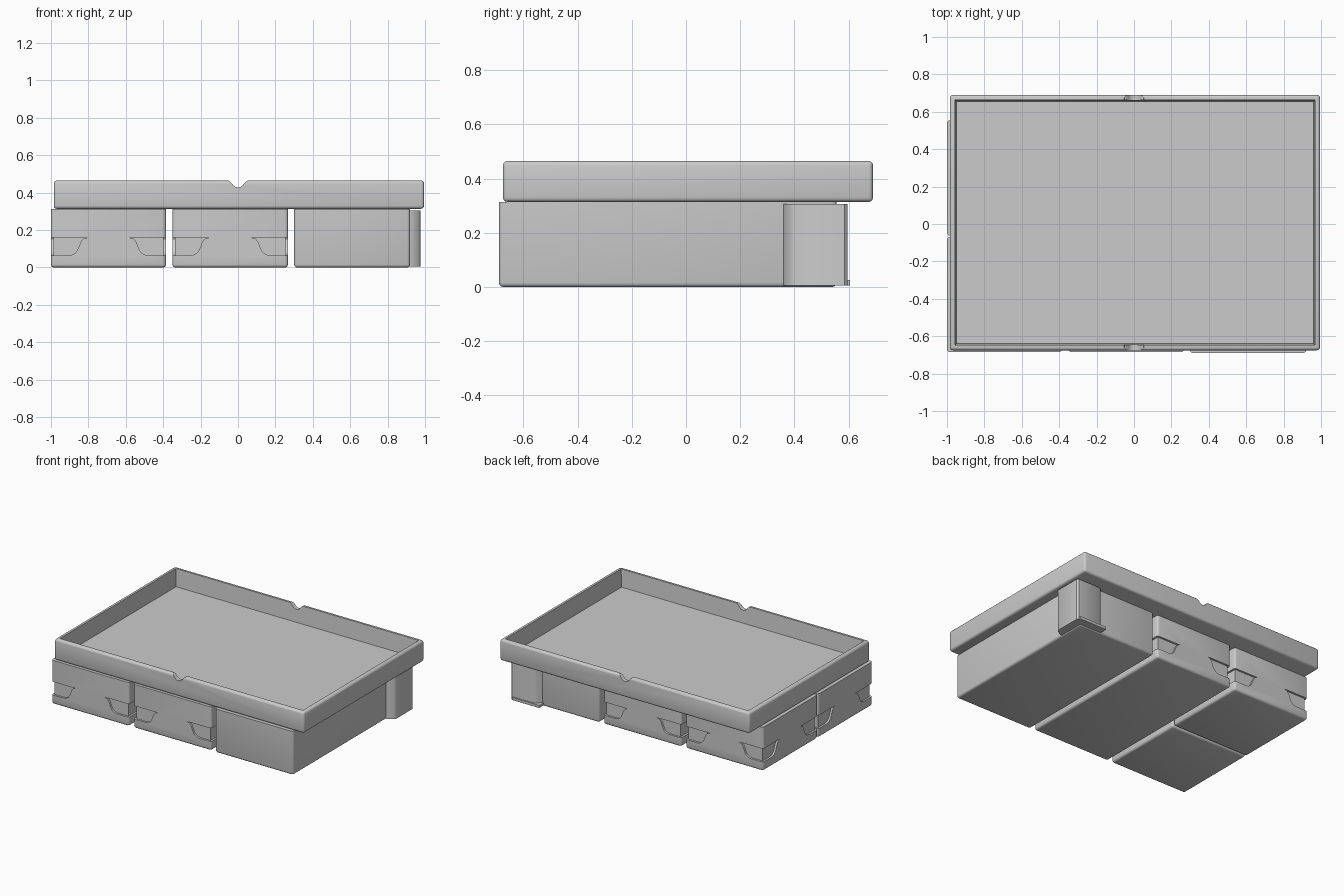
import bpy, bmesh, math
from mathutils import Vector

cube = bpy.data.objects.get("Cube")
if cube:
    bpy.data.objects.remove(cube, do_unlink=True)

grey = bpy.data.materials.new("plain_grey")
grey.use_nodes = True
colour = (0.6, 0.6, 0.6, 1)
grey.diffuse_color = colour
grey.node_tree.nodes["Principled BSDF"].inputs["Base Color"].default_value = colour


def finish(name, bm):
    """Turn a bmesh into a grey object."""
    bmesh.ops.recalc_face_normals(bm, faces=bm.faces)
    mesh = bpy.data.meshes.new(name)
    bm.to_mesh(mesh)
    bm.free()
    mesh.materials.append(grey)
    ob = bpy.data.objects.new(name, mesh)
    bpy.context.collection.objects.link(ob)
    return ob


def block(name, lo, hi, radius=0, round_top=False, taper=0):
    """Box between two corners, with rounded edges and an optional narrower foot."""
    bm = bmesh.new()
    bmesh.ops.create_cube(bm, size=1)
    lo, hi = Vector(lo), Vector(hi)
    for v in bm.verts:
        low = v.co.z < 0
        for i in range(3):
            side = 1 if v.co[i] > 0 else -1
            v.co[i] = hi[i] if side > 0 else lo[i]
            if low and i < 2:
                v.co[i] -= side * taper
    if radius:
        edges = [e for e in bm.edges
                 if round_top or min(v.co.z for v in e.verts) < hi.z - 0.001]
        bmesh.ops.bevel(bm, geom=edges, offset=radius, segments=3,
                        profile=0.5, affect='EDGES')
    return finish(name, bm)


def add_prism(bm, start, end):
    """Closed prism between two matching outlines."""
    a = [bm.verts.new(p) for p in start]
    b = [bm.verts.new(p) for p in end]
    bm.faces.new(a)
    bm.faces.new(b[::-1])
    for i in range(len(a)):
        j = (i + 1) % len(a)
        bm.faces.new((a[j], a[i], b[i], b[j]))


def cut(ob, cutter):
    """Subtract a cutter, then discard it."""
    cutter.hide_render = True
    mod = ob.modifiers.new("cut", 'BOOLEAN')
    mod.operation = 'DIFFERENCE'
    mod.solver = 'EXACT'
    mod.object = cutter
    bpy.context.view_layer.objects.active = ob
    bpy.ops.object.modifier_apply(modifier=mod.name)
    bpy.data.objects.remove(cutter, do_unlink=True)


def smooth(ob):
    bpy.ops.object.select_all(action='DESELECT')
    ob.select_set(True)
    bpy.context.view_layer.objects.active = ob
    bpy.ops.object.shade_smooth_by_angle(angle=math.radians(35))


# Finger recess outline: distance from the box corner, height
RECESS = [(-0.03, 0.16), (0.195, 0.16), (0.172, 0.153), (0.158, 0.135),
          (0.147, 0.105), (0.135, 0.082), (0.117, 0.069), (0.095, 0.065),
          (-0.03, 0.065)]
DEPTH = 0.014


def cut_recesses(ob, lo, hi):
    """Cut the recess at both ends of each side wall."""
    for axis in (0, 1):
        bm = bmesh.new()
        for wall, out in ((lo[axis], -1), (hi[axis], 1)):
            for corner, inward in ((lo[1 - axis], 1), (hi[1 - axis], -1)):
                rings = []
                for depth in (wall + out * 0.03, wall - out * DEPTH):
                    ring = []
                    for d, z in RECESS:
                        p = Vector((0, 0, z))
                        p[axis] = depth
                        p[1 - axis] = corner + inward * d
                        ring.append(p)
                    rings.append(ring)
                add_prism(bm, *rings)
        cut(ob, finish("recess_cutter", bm))


# Small boxes with recessed corners, and the plain box
TOP = 0.314
boxes = {
    "front_small_box": (-1.0, -0.685, -0.385, -0.07),
    "back_small_box": (-1.0, -0.062, -0.385, 0.555),
    "middle_long_box": (-0.35, -0.685, 0.267, 0.555),
    "plain_long_box": (0.30, -0.69, 0.92, 0.555),
}
for name, (x0, y0, x1, y1) in boxes.items():
    lo, hi = (x0, y0, 0), (x1, y1, TOP)
    ob = block(name, lo, hi, radius=0.016)
    if name != "plain_long_box":
        cut_recesses(ob, lo, hi)
    smooth(ob)

# Corner guard wrapped round the back of the plain box
outline = [(0.9, 0.36), (0.92, 0.36), (0.965, 0.385), (0.975, 0.40),
           (0.975, 0.585), (0.965, 0.595), (0.79, 0.595), (0.775, 0.585),
           (0.75, 0.555), (0.75, 0.53), (0.9, 0.53)]
bm = bmesh.new()
add_prism(bm, [(x, y, 0.006) for x, y in outline],
          [(x, y, 0.306) for x, y in outline])
smooth(finish("corner_guard", bm))
block("corner_guard_lip", (0.74, 0.54, 0.006), (0.96, 0.605, 0.026), radius=0.004)

# Wide tray with a hollow top
tray = block("tray", (-0.985, -0.675, 0.314), (0.995, 0.69, 0.465),
             radius=0.016, round_top=True)
cut(tray, block("hollow_cutter", (-0.959, -0.649, 0.34), (0.969, 0.664, 0.48),
                taper=0.01))

# Rounded notch through the front and back walls
half = [(0.06, 0.48), (0.052, 0.464), (0.042, 0.459), (0.026, 0.44), (0.014, 0.431)]
notch = half + [(0, 0.428)] + [(-x, z) for x, z in reversed(half)]
bm = bmesh.new()
add_prism(bm, [(x, -0.8, z) for x, z in notch], [(x, 0.8, z) for x, z in notch])
cut(tray, finish("notch_cutter", bm))
smooth(tray)
